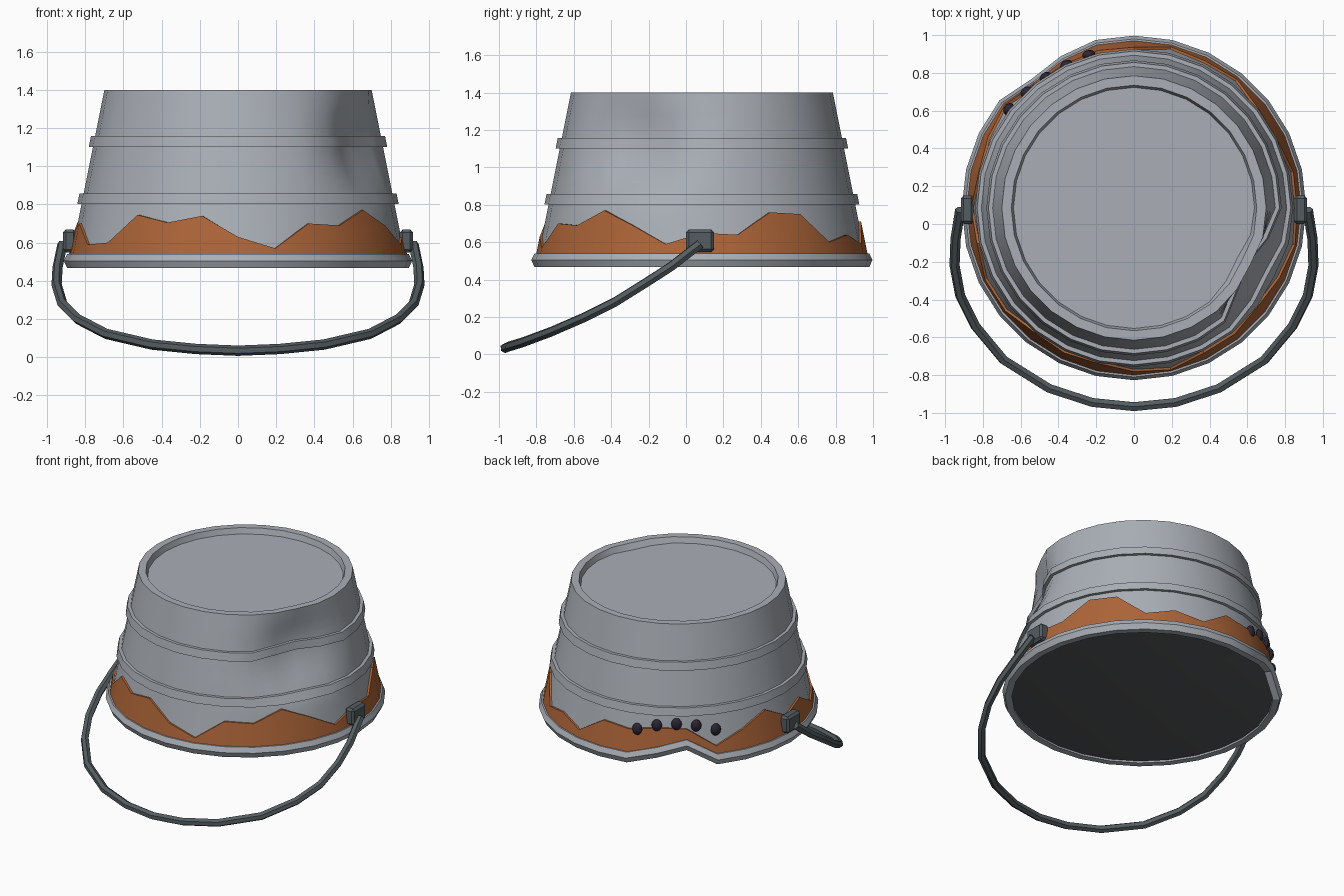
import bpy, bmesh, math
from mathutils import Vector

if "Cube" in bpy.data.objects:
    bpy.data.objects.remove(bpy.data.objects["Cube"])

N, CY = 28, 0.085                      # sides of the pail, centre in y


def material(name, rgb):
    m = bpy.data.materials.new(name)
    m.diffuse_color = (*rgb, 1)
    m.use_nodes = True
    m.node_tree.nodes["Principled BSDF"].inputs["Base Color"].default_value = m.diffuse_color
    return m


STEEL = material("steel", (0.40, 0.43, 0.47))
RUST = material("rust", (0.42, 0.13, 0.04))
IRON = material("dark_iron", (0.09, 0.11, 0.12))
INSIDE = material("dark_inside", (0.09, 0.095, 0.1))
HOLE = material("hole_dark", (0.025, 0.02, 0.035))


def wall(z):
    return 0.70 + (1.4 - z) * 0.2      # pail radius at a height


def place(r, i, z):
    """Ring point with the side dent and the kinked rim applied."""
    a = 2 * math.pi * i / N
    da = math.remainder(a - math.radians(-28), 2 * math.pi)
    d = math.hypot(da * 0.76, (z - 1.1) * 0.95) / 0.36
    if d < 1:
        r -= 0.11 * (1 - d * d) ** 2
    k = {9: 0.5, 10: 1.0}.get(i, 0) * min(1, max(0, (0.78 - z) / 0.24))
    return Vector((r * math.cos(a) - 0.04 * k * math.cos(a),
                   CY + (r - 0.04 * k) * math.sin(a), z + 0.10 * k))


def lathe(name, profile, mat, closed=False, cap=False, angle=35):
    """Spin a profile; profile(i) gives (radius, height) points per side."""
    bm = bmesh.new()
    rows = [[bm.verts.new(place(r, i, z)) for r, z in profile(i)] for i in range(N)]
    n = len(rows[0])
    for i in range(N):
        a, b = rows[i], rows[(i + 1) % N]
        for j in range(n if closed else n - 1):
            k = (j + 1) % n
            bm.faces.new((a[j], b[j], b[k], a[k]))
    if cap:
        bm.faces.new([row[-1] for row in rows])
    bmesh.ops.recalc_face_normals(bm, faces=bm.faces)
    return finish(name, bm, mat, angle)


def finish(name, bm, mat, angle):
    me = bpy.data.meshes.new(name)
    bm.to_mesh(me)
    bm.free()
    ob = bpy.data.objects.new(name, me)
    bpy.context.collection.objects.link(ob)
    me.materials.append(mat)
    bpy.ops.object.select_all(action='DESELECT')
    ob.select_set(True)
    bpy.context.view_layer.objects.active = ob
    bpy.ops.object.shade_smooth_by_angle(angle=math.radians(angle))
    return ob


# upturned pail wall with lip and recessed base
heights = [0.5 + 0.9 * j / 15 for j in range(16)]
body = [(wall(z), z) for z in heights] + [(0.65, 1.4), (0.638, 1.36)]
lathe("pail_body", lambda i: body, STEEL, cap=True)

# two raised hoops
for name, z in (("lower_hoop", 0.83), ("upper_hoop", 1.13)):
    hoop = [(wall(z + h) + o, z + h) for h, o in
            ((-0.028, -0.01), (-0.028, 0.022), (0.028, 0.022), (0.028, -0.01))]
    lathe(name, lambda i: hoop, STEEL, closed=True)

# rolled rim, kinked at the back left
rim = [(0.87, 0.54), (0.895, 0.54), (0.912, 0.505), (0.895, 0.467), (0.85, 0.467), (0.85, 0.51)]
lathe("rim", lambda i: rim, STEEL, closed=True, angle=25)

# dark mouth of the pail
lathe("mouth", lambda i: [(0.865, 0.482), (0.855, 0.48)], INSIDE, cap=True)

# jagged rust skirt
tops = [.65, .64, .76, .75, .60, .64, .59, .71, .69, .70, .66, .59, .67, .75,
        .65, .70, .59, .60, .745, .705, .74, .63, .57, .70, .69, .77, .69, .59]


def rust(i):
    t = tops[i]
    return [(wall(.52) - .01, .52), (wall(.52) + .013, .52), (wall(t) + .013, t), (wall(t) - .01, t)]


lathe("rust_skirt", rust, RUST, closed=True, angle=30)

# row of dark punctures at the back left
for j in range(5):
    a = math.radians(106.5 + 8.8 * j)
    z = 0.745 - 0.0125 * (j - 2) ** 2
    bm = bmesh.new()
    bmesh.ops.create_uvsphere(bm, u_segments=10, v_segments=6, radius=1)
    bmesh.ops.scale(bm, verts=bm.verts, vec=(0.025, 0.035, 0.042))
    ob = finish("puncture", bm, HOLE, 40)
    r = wall(z) + 0.005
    ob.location = (r * math.cos(a), CY + r * math.sin(a), z)
    ob.rotation_euler.z = a

# handle ears
for s in (-1, 1):
    bm = bmesh.new()
    bmesh.ops.create_cube(bm, size=1)
    bmesh.ops.scale(bm, verts=bm.verts, vec=(0.07, 0.15, 0.12))
    bmesh.ops.bevel(bm, geom=bm.edges[:], offset=0.015, segments=1, affect='EDGES')
    ob = finish("handle_ear", bm, IRON, 20)
    ob.location = (s * 0.882, 0.075, 0.608)

# fallen bail handle, swept along a mirrored path
half = [(.92, .075, .59), (.945, -.08, .47), (.95, -.22, .38), (.92, -.38, .28), (.84, -.54, .20),
        (.69, -.72, .122), (.45, -.87, .066), (.22, -.945, .043)]
path = half + [(0, -.967, .034)] + [(-x, y, z) for x, y, z in reversed(half)]
cu = bpy.data.curves.new("handle", 'CURVE')
cu.dimensions = '3D'
cu.bevel_depth = 0.027
cu.bevel_resolution = 1
cu.use_fill_caps = True
sp = cu.splines.new('POLY')
sp.points.add(len(path) - 1)
for p, c in zip(sp.points, path):
    p.co = (*c, 1)
    p.radius = 1
cu.materials.append(IRON)
ob = bpy.data.objects.new("handle", cu)
bpy.context.collection.objects.link(ob)
bpy.ops.object.select_all(action='DESELECT')
ob.select_set(True)
bpy.context.view_layer.objects.active = ob
bpy.ops.object.convert(target='MESH')
bpy.ops.object.shade_smooth_by_angle(angle=math.radians(30))
